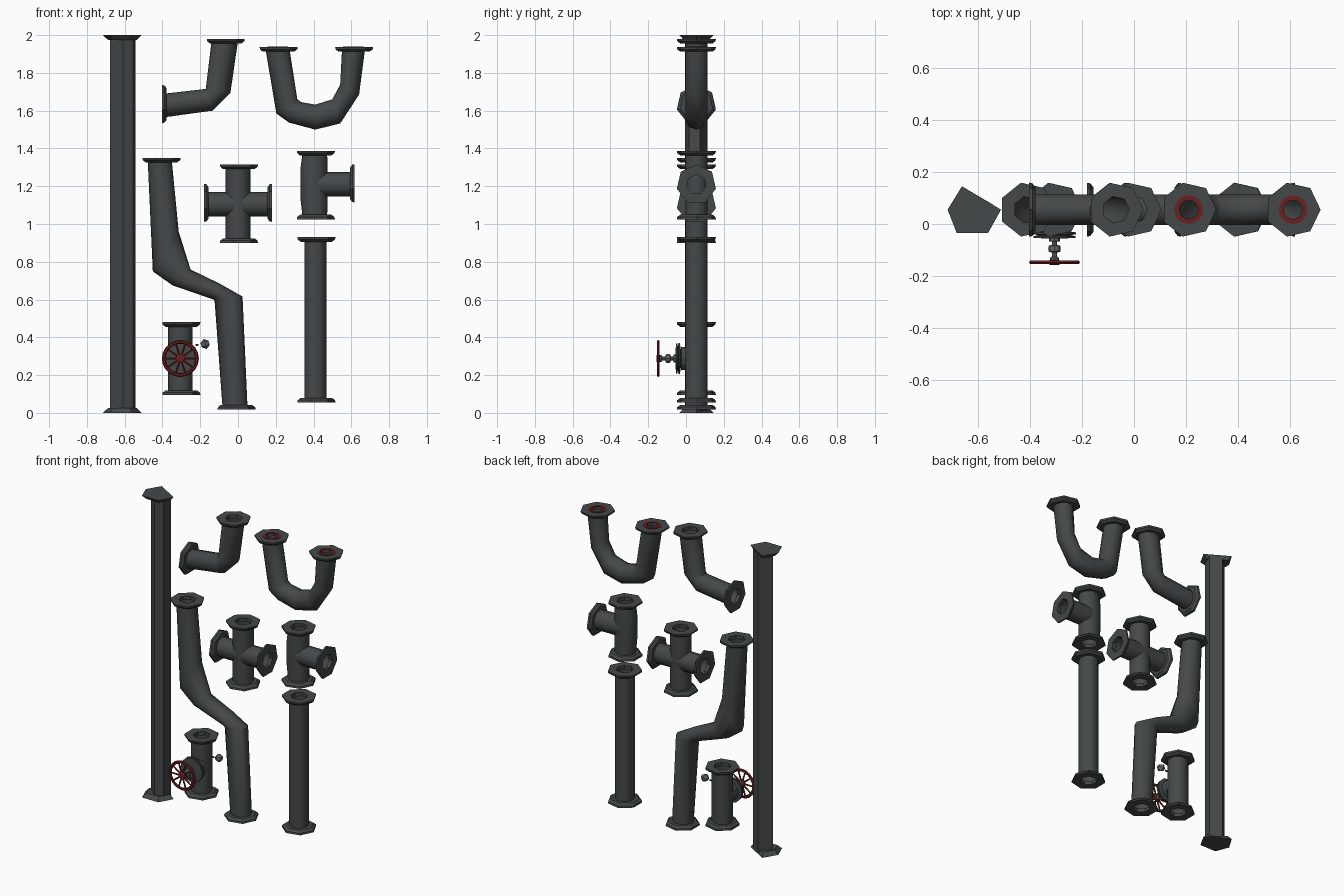
import bpy, bmesh, math
from mathutils import Vector

if "Cube" in bpy.data.objects:
    bpy.data.objects.remove(bpy.data.objects["Cube"])

YC = 0.055   # shared depth of the pipe axes


def material(name, rgb):
    m = bpy.data.materials.new(name)
    m.diffuse_color = (*rgb, 1)
    m.use_nodes = True
    m.node_tree.nodes["Principled BSDF"].inputs["Base Color"].default_value = m.diffuse_color
    return m


IRON = material("dark_iron", (0.058, 0.066, 0.066))
STEEL = material("worn_steel", (0.13, 0.14, 0.14))
RED = material("dark_red", (0.14, 0.014, 0.014))


def finish(bm, name, mat, angle=None):
    bmesh.ops.recalc_face_normals(bm, faces=bm.faces[:])
    me = bpy.data.meshes.new(name)
    for f in bm.faces:
        f.smooth = angle is not None
    bm.to_mesh(me)
    bm.free()
    if angle:
        me.set_sharp_from_angle(angle=math.radians(angle))
    me.materials.append(mat)
    ob = bpy.data.objects.new(name, me)
    bpy.context.collection.objects.link(ob)
    return ob


def bridge(bm, rings, closed=False):
    n = len(rings[0])
    pairs = list(zip(rings, rings[1:])) + ([(rings[-1], rings[0])] if closed else [])
    for a, b in pairs:
        for i in range(n):
            j = (i + 1) % n
            bm.faces.new((a[i], a[j], b[j], b[i]))


def tube(name, edges, depth=0.062, sides=10):
    """Open pipe skinned through rings; each ring spans two silhouette points (x, z)."""
    bm = bmesh.new()
    rings = []
    for xa, za, xb, zb in edges:
        c = Vector(((xa + xb) / 2, YC, (za + zb) / 2))
        h = Vector(((xb - xa) / 2, 0, (zb - za) / 2))
        rings.append([bm.verts.new(c + h * math.cos(t) + Vector((0, depth * math.sin(t), 0)))
                      for t in (2 * math.pi * i / sides for i in range(sides))])
    bridge(bm, rings)
    return finish(bm, name, IRON, 50)


def lathe(name, profile, centre, axis, sides, mat, closed=False, angle=None):
    """Turned part: profile of (radius, height along axis)."""
    bm = bmesh.new()
    w = Vector(axis).normalized()
    u = Vector((1, 0, 0)) if abs(w.x) < 0.7 else Vector((0, 0, 1))
    u = (u - w * u.dot(w)).normalized()
    v = w.cross(u)
    c = Vector(centre)
    rings = [[bm.verts.new(c + w * h + r * (u * math.cos(t) + v * math.sin(t)))
              for t in (2 * math.pi * i / sides for i in range(sides))] for r, h in profile]
    bridge(bm, rings, closed)
    if not closed:
        bm.faces.new(rings[0])
        bm.faces.new(rings[-1])
    return finish(bm, name, mat, angle)


def flange(name, x, z, axis):
    """Seven-sided collar with a hole; its outer face lies at the given point."""
    prof = [(0.052, 0), (0.106, 0), (0.104, -0.012), (0.088, -0.024), (0.052, -0.024)]
    lathe(name + "_flange", prof, (x, YC, z), axis, 7, IRON, closed=True)


UP, DOWN, LEFT, RIGHT = (0, 0, 1), (0, 0, -1), (-1, 0, 0), (1, 0, 0)


def straight(name, x, z0, z1, r=0.065):
    tube(name, [(x - r, z0 + .01, x + r, z0 + .01), (x - r, z1 - .01, x + r, z1 - .01)])
    flange(name + "_bottom", x, z0, DOWN)
    flange(name + "_top", x, z1, UP)


def prism(name, pts, z0, z1, cx, back=1.0):
    """Solid prism; the lower ring may be scaled for a tapered collar."""
    bm = bmesh.new()
    rings = [[bm.verts.new((cx + px * s, YC + py * s, z)) for px, py in pts]
             for z, s in ((z0, back), (z1, 1))]
    bridge(bm, rings)
    for r in rings:
        bm.faces.new(r)
    finish(bm, name, IRON)


# Long five-sided pipe with closed irregular collars
prism("long_pipe", [(-.068, 0), (0, -.06), (.055, -.04), (.068, .02), (0, .06)], .01, 1.99, -.61)
collar = [(-.105, 0), (-.07, -.09), (.05, -.09), (.1, 0), (-.05, .09)]
prism("long_pipe_top_flange", collar, 1.975, 2.0, -.61, .75)
prism("long_pipe_bottom_flange", collar, .025, 0, -.61, .75)

# Elbow
tube("elbow_pipe", [(-.14, 1.97, 0, 1.97), (-.17, 1.72, -.04, 1.695),
                    (-.17, 1.715, -.135, 1.60), (-.39, 1.69, -.39, 1.565)])
flange("elbow_top", -.07, 1.98, UP)
flange("elbow_side", -.402, 1.63, LEFT)

# U bend with red gaskets in its mouths
tube("u_bend", [(.145, 1.93, .272, 1.93), (.203, 1.585, .314, 1.66), (.27, 1.537, .335, 1.645),
                (.409, 1.50, .409, 1.632), (.541, 1.532, .499, 1.66),
                (.641, 1.685, .541, 1.738), (.673, 1.93, .551, 1.93)])
for side, x in (("left", .21), ("right", .61)):
    flange("u_bend_" + side, x, 1.937, UP)
    lathe("gasket_" + side, [(.036, 0), (.055, 0), (.055, -.004), (.036, -.004)],
          (x, YC, 1.94), UP, 16, RED, closed=True)

# Offset S pipe
tube("offset_pipe", [(-.478, 1.34, -.351, 1.34), (-.451, .749, -.314, .96),
                     (-.346, .675, -.251, .759), (-.129, .60, -.098, .685),
                     (-.124, .595, .024, .616), (-.082, .03, .05, .04)])
flange("offset_top", -.41, 1.35, UP)
flange("offset_bottom", -.013, .018, DOWN)

# Four-way cross
straight("cross_vertical", 0, .9, 1.315)
tube("cross_horizontal", [(-.17, 1.04, -.17, 1.17), (.17, 1.04, .17, 1.17)])
flange("cross_left", -.18, 1.107, LEFT)
flange("cross_right", .18, 1.107, RIGHT)

# Tee, slightly bulged at the back of the branch
tube("tee_vertical", [(.342, 1.035, .472, 1.035), (.33, 1.14, .474, 1.14),
                      (.33, 1.29, .474, 1.29), (.342, 1.375, .472, 1.375)])
flange("tee_top", .407, 1.387, UP)
flange("tee_bottom", .407, 1.025, DOWN)
tube("tee_branch", [(.41, 1.145, .41, 1.275), (.605, 1.145, .605, 1.275)])
flange("tee_side", .617, 1.21, RIGHT)

# Straight pipe
straight("straight_pipe", .41, .055, .93, .059)

# Valve body, bonnet and stem
VX, VZ, FRONT = -.305, .288, (0, -1, 0)
straight("valve_body", VX, .095, .48)
lathe("valve_bonnet", [(.062, -.06), (.062, .025), (.05, .028), (.082, .032), (.082, .04),
                       (.065, .042), (.065, .044), (.08, .046), (.08, .053), (.03, .056)],
      (VX, 0, VZ), FRONT, 12, IRON)
lathe("valve_stem", [(.022, .05), (.022, .066), (.01, .068), (.01, .08), (.022, .084),
                     (.024, .095), (.022, .106), (.01, .11), (.01, .125), (.018, .13), (.018, .145)],
      (VX, 0, VZ), FRONT, 8, STEEL)

# Hand wheel: rim, hub and spokes
rim = [(.088 + .010 * math.cos(a), .147 + .008 * math.sin(a))
       for a in (math.pi / 3 * i for i in range(6))]
lathe("wheel_rim", rim, (VX, 0, VZ), FRONT, 20, RED, closed=True, angle=40)
lathe("wheel_hub", [(.018, .138), (.026, .143), (.026, .152), (.016, .157)],
      (VX, 0, VZ), FRONT, 10, RED)
for i in range(10):
    a = 2 * math.pi * i / 10
    d = (math.cos(a), 0, math.sin(a))
    lathe("wheel_spoke", [(.006, .015), (.005, .085)], (VX, -.148, VZ), d, 5, RED)

# Small side knob beside the valve
lathe("side_knob", [(.012, -.022), (.028, 0), (.012, .022)], (-.174, .05, .365), (1, 0, .3), 6, STEEL)
lathe("side_knob_pin", [(.006, -.008), (.006, .008)], (-.218, .05, .36), RIGHT, 5, STEEL)
